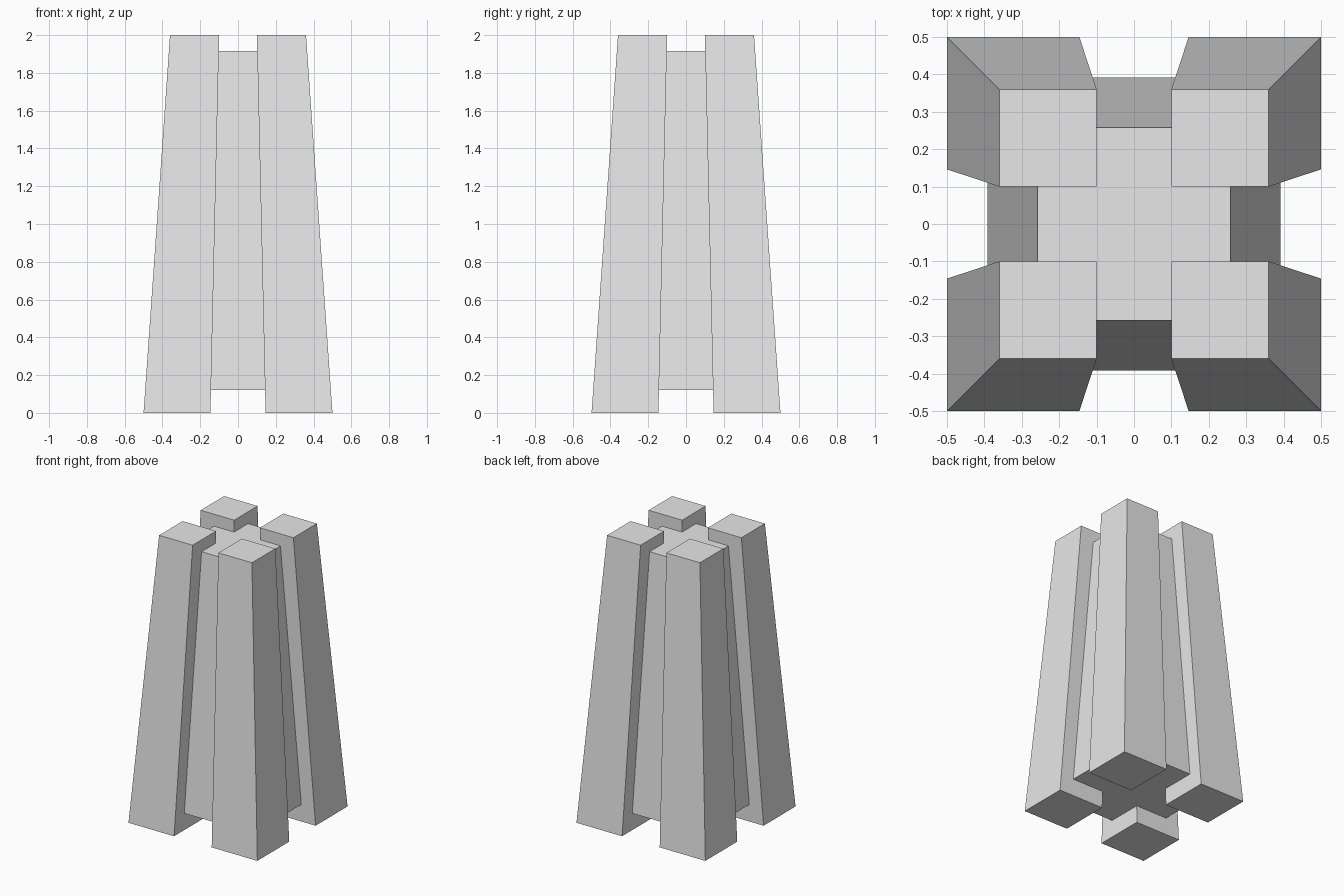
import bpy
import bmesh

default = bpy.data.objects.get("Cube")
if default:
    bpy.data.objects.remove(default, do_unlink=True)

grey = bpy.data.materials.new("light grey")
grey.use_nodes = True
grey.diffuse_color = (0.8, 0.8, 0.8, 1)
grey.node_tree.nodes["Principled BSDF"].inputs["Base Color"].default_value = (0.8, 0.8, 0.8, 1)


def tapered_block(name, bottom, top, z0, z1, sx=1, sy=1):
    """Square block between a bottom and a top (inner, outer) span, mirrored by sx and sy."""
    bm = bmesh.new()
    bmesh.ops.create_cube(bm, size=2)
    for v in bm.verts:
        span = top if v.co.z > 0 else bottom
        v.co = (sx * span[v.co.x > 0], sy * span[v.co.y > 0], z1 if v.co.z > 0 else z0)
    bmesh.ops.recalc_face_normals(bm, faces=bm.faces)
    mesh = bpy.data.meshes.new(name)
    bm.to_mesh(mesh)
    bm.free()
    mesh.materials.append(grey)
    obj = bpy.data.objects.new(name, mesh)
    bpy.context.collection.objects.link(obj)
    return obj


# Central tapered core, raised off the ground
tapered_block("core", (-0.391, 0.391), (-0.258, 0.258), 0.12, 1.915)

# Four leaning corner pillars
for sx, side in ((1, "left"), (-1, "right")):
    for sy, end in ((-1, "front"), (1, "back")):
        tapered_block(f"{end}_{side}_pillar", (0.146, 0.5), (0.1, 0.36), 0, 2, sx, sy)
